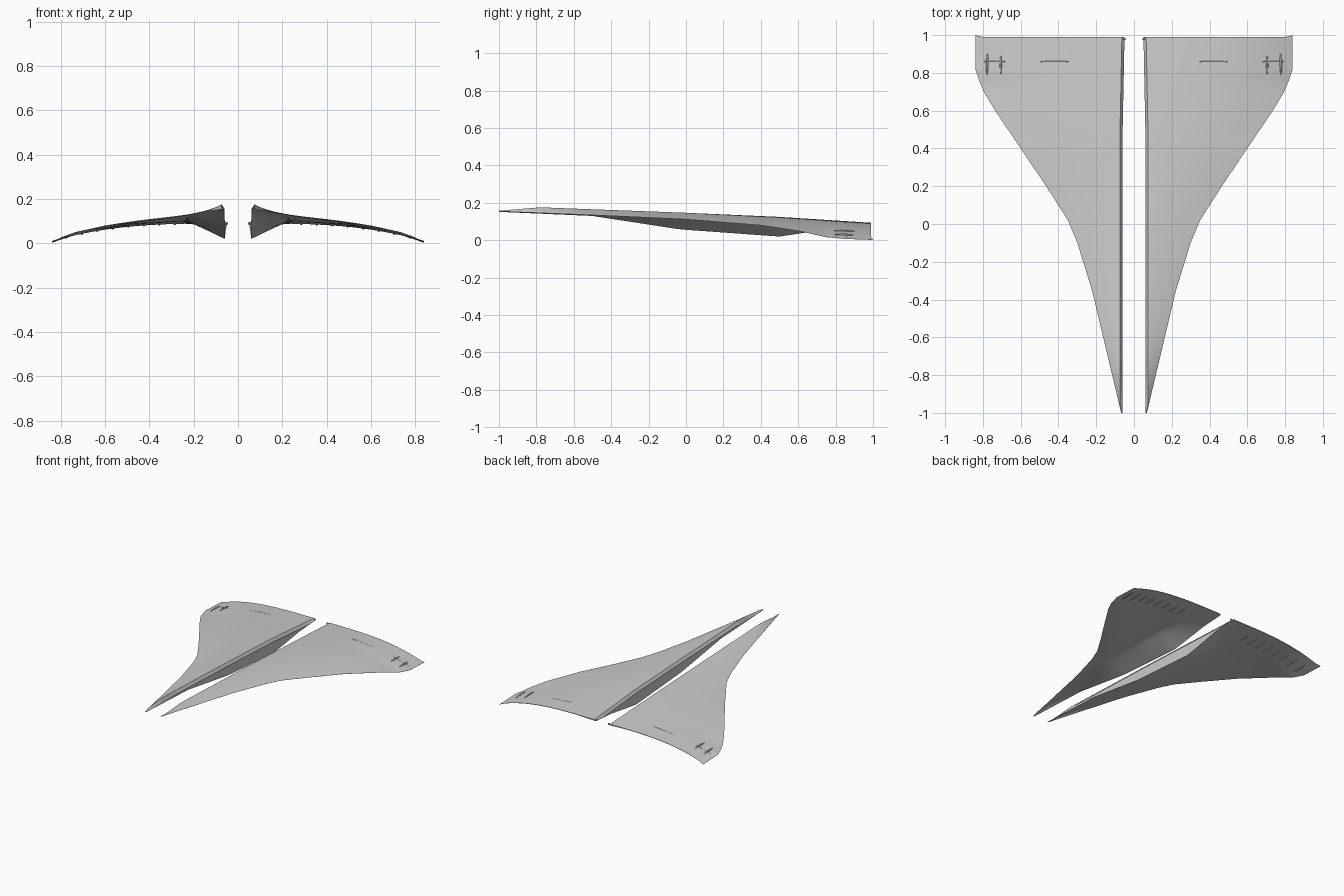
import bpy, bmesh, math
from mathutils import Vector

cube = bpy.data.objects.get("Cube")
if cube:
    bpy.data.objects.remove(cube, do_unlink=True)

grey = bpy.data.materials.new("light grey")
grey.use_nodes = True
grey.diffuse_color = (0.6, 0.6, 0.6, 1)
grey.node_tree.nodes["Principled BSDF"].inputs["Base Color"].default_value = (0.6, 0.6, 0.6, 1)

# Guide curves along the length (y, value)
EDGE_X = [(-1, .068), (-.36, .22), (-.1, .30), (.02, .35), (.2, .465), (.43, .62),
          (.6, .735), (.7, .795), (.76, .82), (.82, .84), (1, .84)]
EDGE_Z = [(-1, .155), (-.5, .135), (0, .112), (.4, .08), (.6, .05), (.75, .017), (.85, .008), (1, .002)]
CREST_Z = [(-1, .158), (-.78, .176), (0, .147), (.5, .125), (1, .093)]
KEEL_Z = [(-1, .152), (-.5, .13), (-.03, .058), (.5, .02), (.62, .038), (.8, .068), (1, .085)]
ROOT_X = [(-1, .06), (.5, .06), (1, .05)]
DROOP = [(-1, 1.1), (0, 1.3), (.45, 1.9), (1, 3.4)]
THICK = [(-1, .003), (-.5, .012), (.3, .026), (.8, .016), (1, .002)]


def at(curve, y):
    for (a, u), (b, v) in zip(curve, curve[1:]):
        if y <= b:
            return u + (v - u) * (y - a) / (b - a)
    return curve[-1][1]


def crest_x(y):
    return min(at(ROOT_X, y) + .014, at(EDGE_X, y) - .004)


def upper(x, y):
    c, e = crest_x(y), at(EDGE_X, y)
    t = min(max((x - c) / (e - c), 0), 1)
    ze = at(EDGE_Z, y)
    return ze + (at(CREST_Z, y) - ze) * (1 - t ** at(DROOP, y))


def lower(x, y):
    r, e = at(ROOT_X, y), at(EDGE_X, y)
    t = min(max((x - r) / (e - r), 0), 1)
    skin = upper(x, y) - at(THICK, y) * (1 - t ** 3)
    blend = max(0, 1 - (x - r) / min(.17, .8 * (e - r)))
    return skin + min(0, at(KEEL_Z, y) - skin) * blend


def finish(obj, smooth=35):
    obj.data.materials.append(grey)
    m = obj.modifiers.new("Mirror", 'MIRROR')
    m.use_axis[0] = True
    bpy.ops.object.select_all(action='DESELECT')
    bpy.context.view_layer.objects.active = obj
    obj.select_set(True)
    bpy.ops.object.shade_smooth_by_angle(angle=math.radians(smooth))


def new_object(name, bm):
    bmesh.ops.recalc_face_normals(bm, faces=bm.faces)
    me = bpy.data.meshes.new(name)
    bm.to_mesh(me)
    bm.free()
    obj = bpy.data.objects.new(name, me)
    bpy.context.collection.objects.link(obj)
    return obj


# Wing: closed cross-sections lofted from nose to trailing edge
SPAN = 18
stations = sorted({round(-1 + i * .05, 3) for i in range(40)} | {y for y, _ in EDGE_X[:-1]} | {.99})
bm = bmesh.new()
rings = []
for y in stations:
    r, c, e = at(ROOT_X, y), crest_x(y), at(EDGE_X, y)
    ring = [(r, y, at(KEEL_Z, y)), (r, y, max(upper(c, y) - .02, at(KEEL_Z, y) + .001))]
    xs = [c + (e - c) * i / SPAN for i in range(SPAN + 1)]
    ring += [(x, y, upper(x, y)) for x in xs]
    ring += [(x, y, lower(x, y) - .0005) for x in reversed(xs)]
    # the outer corner of the trailing edge reaches slightly further back
    rings.append([bm.verts.new((x, 1 if y == .99 and x > .83 else yy, z)) for x, yy, z in ring])
for a, b in zip(rings, rings[1:]):
    n = len(a)
    for i in range(n):
        bm.faces.new((a[i], a[(i + 1) % n], b[(i + 1) % n], b[i]))
bm.faces.new(rings[0])
bm.faces.new(rings[-1])
finish(new_object("delta_wings", bm))


# Spindle-shaped fairings and hinge rods
def spindle(bm, start, end, radius, sides=8):
    start, end = Vector(start), Vector(end)
    axis = end - start
    turn = axis.to_track_quat('Z', 'Y')
    loops = []
    for f, s in ((0, .2), (.12, .75), (.4, 1), (.7, .9), (1, .2)):
        loops.append([bm.verts.new(start + axis * f + turn @ Vector(
            (radius * s * math.cos(k * math.tau / sides), radius * s * math.sin(k * math.tau / sides), 0)))
            for k in range(sides)])
    for a, b in zip(loops, loops[1:]):
        for k in range(sides):
            bm.faces.new((a[k], a[(k + 1) % sides], b[(k + 1) % sides], b[k]))
    bm.faces.new(loops[0])
    bm.faces.new(loops[-1])


bm = bmesh.new()
for i in range(8):
    x = .285 + i * .07
    spindle(bm, (x, .79, lower(x, .79)), (x, .91, lower(x, .91)), .006)
finish(new_object("lower_actuator_fairings", bm))

bm = bmesh.new()
for x in (.705, .778):
    spindle(bm, (x, .79, upper(x, .79)), (x, .9, upper(x, .9)), .006)
finish(new_object("upper_actuator_fairings", bm))

bm = bmesh.new()
for a, b in ((.34, .52), (.675, .81)):
    spindle(bm, (a, .86, upper(a, .86)), (b, .86, upper(b, .86)), .003, 6)
finish(new_object("hinge_rods", bm))

# Small lug at the inner rear corner
bm = bmesh.new()
spindle(bm, (.044, .98, .09), (.06, .98, .09), .006)
finish(new_object("rear_root_lugs", bm))
